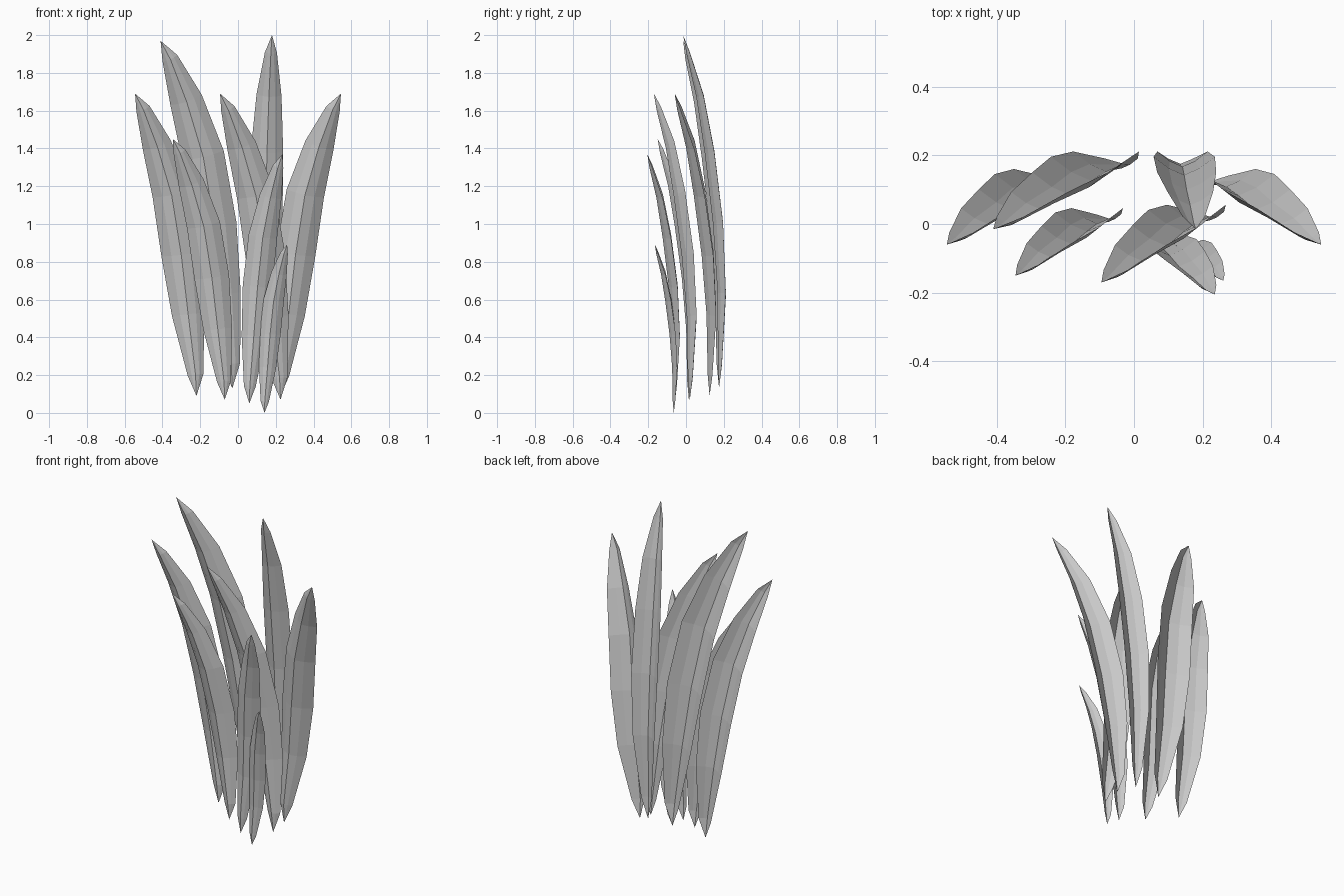
import bpy, bmesh
from mathutils import Vector

if "Cube" in bpy.data.objects:
    bpy.data.objects.remove(bpy.data.objects["Cube"])

# Blade template, base to tip: height, sideways lean, forward bend, half width
STATIONS = [
    (0.00, 0.000, 0.00, 0.000),
    (0.07, 0.015, 0.08, 0.042),
    (0.27, 0.135, 0.19, 0.086),
    (0.47, 0.250, 0.11, 0.105),
    (0.67, 0.410, -0.13, 0.101),
    (0.83, 0.645, -0.43, 0.078),
    (0.95, 0.870, -0.81, 0.038),
    (1.00, 1.000, -1.00, 0.000),
]
# Folded cross-section with the keel to the front: across, depth
SECTION = [(-1, 0), (-0.5, 0.38), (0, 0.6), (0.5, 0.38), (1, 0)]


def blade(name, base, tip, width):
    base, tip = Vector(base), Vector(tip)
    d = tip - base
    mid = [base + Vector((d.x * l, -d.y * b, d.z * h)) for h, l, b, _ in STATIONS]
    bm = bmesh.new()
    rings = []
    for i in range(1, len(mid) - 1):
        t = mid[i + 1] - mid[i - 1]
        side = Vector((t.z, 0, -t.x)).normalized()     # across the blade
        front = t.cross(side).normalized()
        if front.y > 0:
            front = -front
        w = STATIONS[i][3] * width
        rings.append([bm.verts.new(mid[i] + side * u * w + front * k * w)
                      for u, k in SECTION])
    low, high = bm.verts.new(mid[0]), bm.verts.new(mid[-1])
    for j in range(len(SECTION) - 1):
        bm.faces.new((low, rings[0][j + 1], rings[0][j]))
        bm.faces.new((high, rings[-1][j], rings[-1][j + 1]))
        for a, b in zip(rings, rings[1:]):
            bm.faces.new((a[j], a[j + 1], b[j + 1], b[j]))
    mesh = bpy.data.meshes.new(name)
    bm.to_mesh(mesh)
    bm.free()
    bpy.context.collection.objects.link(bpy.data.objects.new(name, mesh))


# Back, middle and front rows of leaves: base, tip, width scale
blade("leaf_outer_left", (-0.22, 0.125, 0.09), (-0.545, -0.06, 1.69), 1.0)
blade("leaf_outer_right", (0.225, 0.125, 0.09), (0.545, -0.06, 1.69), 1.0)
blade("leaf_back_left", (-0.03, 0.175, 0.13), (-0.41, -0.015, 1.97), 1.12)
blade("leaf_back_right", (0.135, 0.175, 0.13), (0.18, -0.015, 2.0), 0.85)
blade("leaf_middle_left", (-0.07, 0.015, 0.07), (-0.345, -0.15, 1.45), 0.88)
blade("leaf_middle_right", (0.225, 0.02, 0.07), (-0.095, -0.17, 1.69), 1.0)
blade("leaf_front_tall", (0.06, -0.06, 0.05), (0.235, -0.205, 1.37), 0.75)
blade("leaf_front_short", (0.14, -0.065, 0.0), (0.26, -0.165, 0.89), 0.53)
